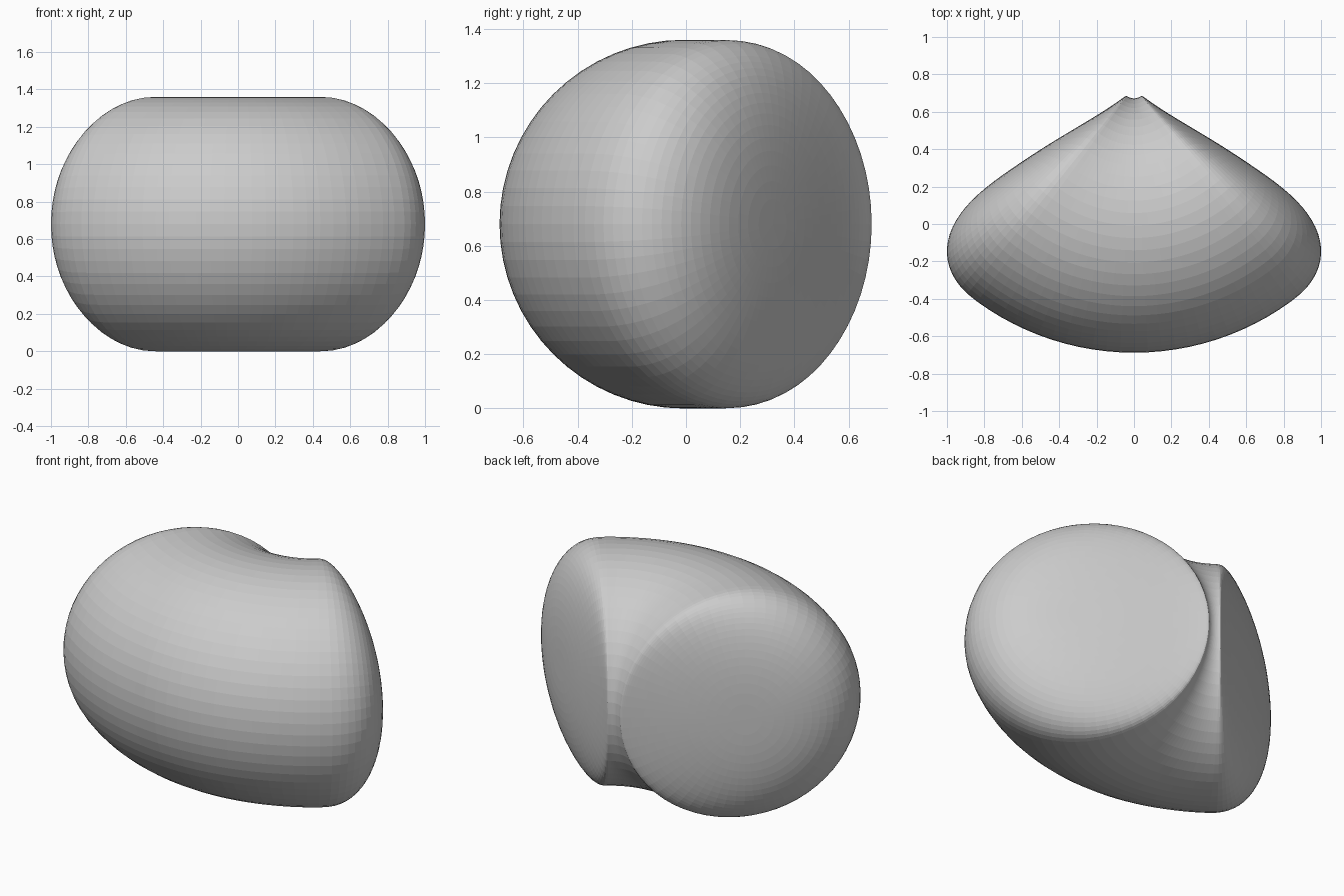
import bpy, bmesh
from math import sin, cos, pi, radians

if "Cube" in bpy.data.objects:
    bpy.data.objects.remove(bpy.data.objects["Cube"])

AXIS_Y = 0.737            # vertical bend axis
R, TUBE = 0.745, 0.68     # bend radius and tube radius
STRAIGHT, CAP = radians(36), radians(20)   # angle of plain tube, extra angle of rounded cap
POW = 2 / 2.55            # squareness of the cap rounding
SEG, CAP_STEPS, MID = 64, 20, 24

# Profile of the unbent capsule: (bend angle, section radius)
cap = []
for i in range(1, CAP_STEPS + 1):
    t = pi / 2 * i / CAP_STEPS
    cap.append((STRAIGHT + CAP * cos(t) ** POW if i < CAP_STEPS else STRAIGHT,
                TUBE * sin(t) ** POW))
middle = [(STRAIGHT * (1 - 2 * i / MID), TUBE) for i in range(1, MID)]
profile = cap + middle + [(-a, r) for a, r in reversed(cap)]


def bend(angle, side, height):
    rad = R + side
    return (rad * sin(angle), AXIS_Y - rad * cos(angle), TUBE + height)


# Bent tube body with rounded ends
bm = bmesh.new()
rings = [[bm.verts.new(bend(a, r * cos(2 * pi * k / SEG), r * sin(2 * pi * k / SEG)))
          for k in range(SEG)] for a, r in profile]
for r0, r1 in zip(rings, rings[1:]):
    for k in range(SEG):
        j = (k + 1) % SEG
        bm.faces.new((r0[k], r0[j], r1[j], r1[k]))

# Close both ends with a fan
for ring, angle in ((rings[0], STRAIGHT + CAP), (rings[-1], -STRAIGHT - CAP)):
    tip = bm.verts.new(bend(angle, 0, 0))
    for k in range(SEG):
        bm.faces.new((ring[k], ring[(k + 1) % SEG], tip))

bmesh.ops.recalc_face_normals(bm, faces=bm.faces)
mesh = bpy.data.meshes.new("bent_rounded_body")
bm.to_mesh(mesh)
bm.free()
body = bpy.data.objects.new("bent_rounded_body", mesh)
bpy.context.collection.objects.link(body)
